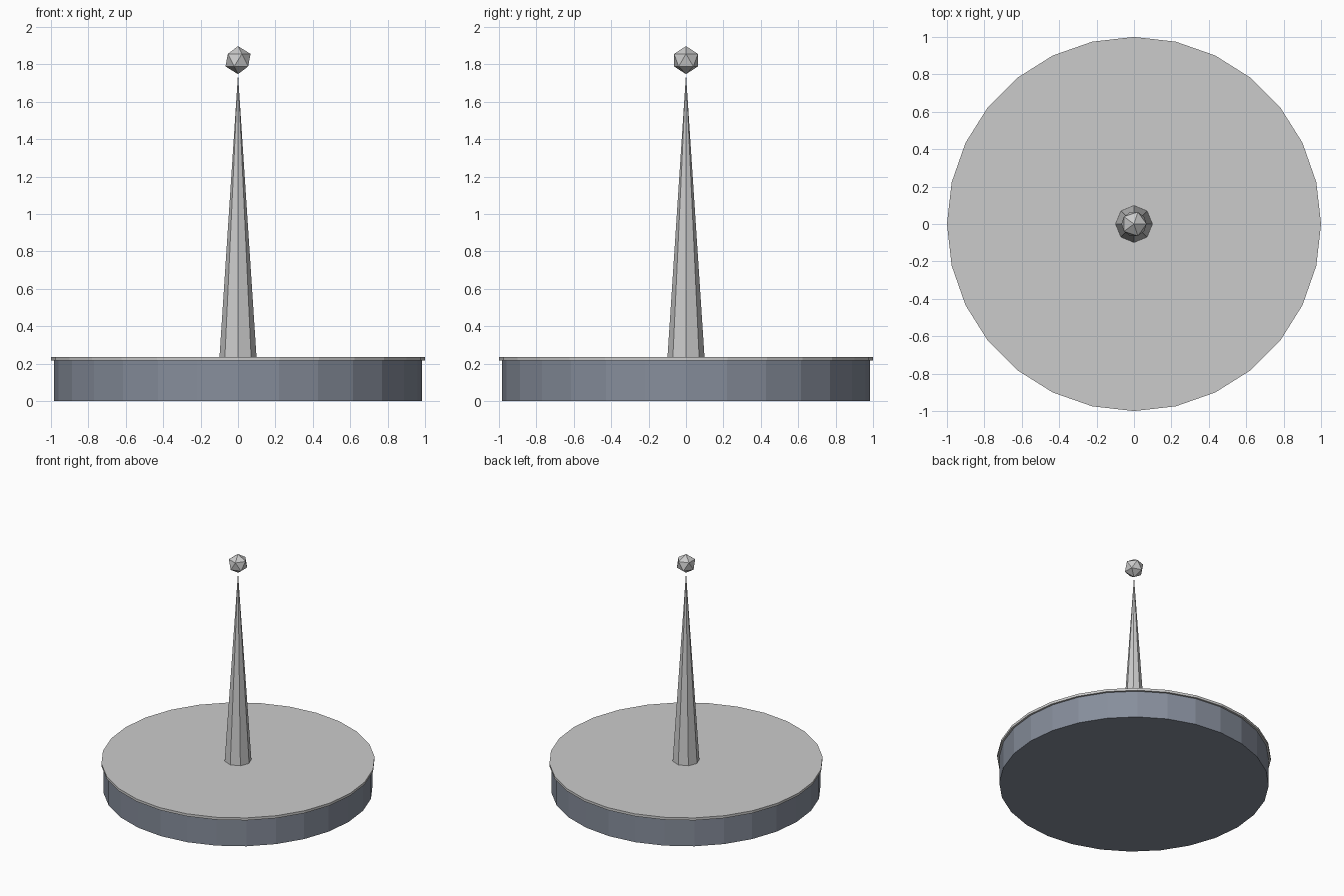
import bpy

if "Cube" in bpy.data.objects:
    bpy.data.objects.remove(bpy.data.objects["Cube"])


def name_part(name, colour=None):
    obj = bpy.context.object
    obj.name = name
    if colour:
        mat = bpy.data.materials.new(name + "_colour")
        mat.diffuse_color = colour
        mat.use_nodes = True
        mat.node_tree.nodes["Principled BSDF"].inputs["Base Color"].default_value = mat.diffuse_color
        obj.data.materials.append(mat)
    return obj


def disc(name, radius, z0, z1, colour=None):
    bpy.ops.mesh.primitive_cylinder_add(
        vertices=28, radius=radius, depth=z1 - z0, location=(0, 0, (z0 + z1) / 2))
    return name_part(name, colour)


# Round base and the slightly wider plate on top
disc("base", 0.985, 0.0, 0.216, (0.24, 0.27, 0.33, 1))
disc("top_plate", 1.0, 0.216, 0.236)

# Eight-sided spike
z0, z1 = 0.22, 1.75
bpy.ops.mesh.primitive_cone_add(
    vertices=8, radius1=0.1, radius2=0, depth=z1 - z0, location=(0, 0, (z0 + z1) / 2))
name_part("spike")

# Faceted ball balanced on the tip
bpy.ops.mesh.primitive_ico_sphere_add(
    subdivisions=1, radius=0.075, location=(0, 0, 1.823))
name_part("tip_ball")
